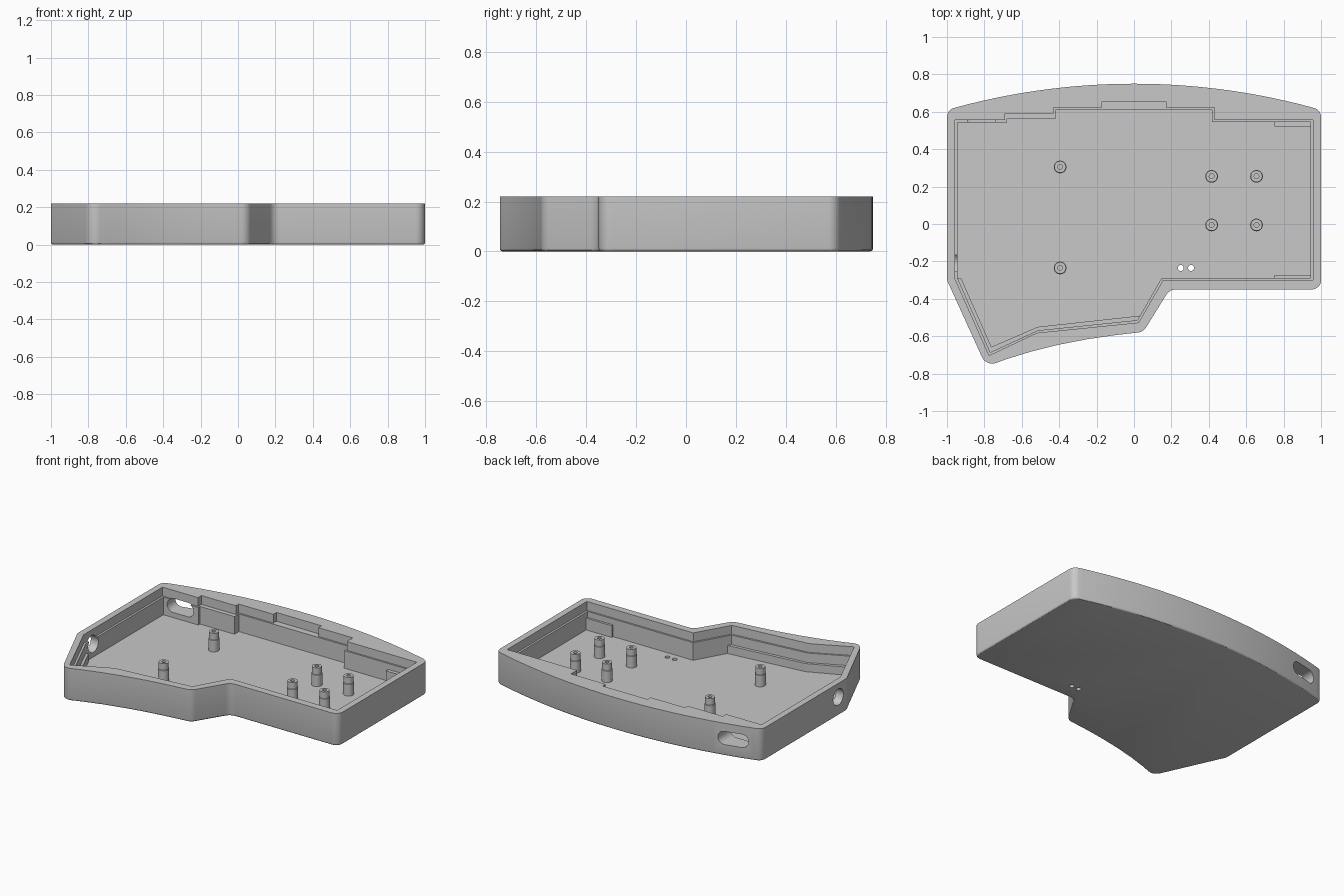
import bpy, bmesh, math
from mathutils import Vector

if "Cube" in bpy.data.objects:
    bpy.data.objects.remove(bpy.data.objects["Cube"], do_unlink=True)

grey = bpy.data.materials.new("plain grey")
grey.use_nodes = True
COLOUR = (0.58, 0.58, 0.58, 1)
grey.diffuse_color = COLOUR
grey.node_tree.nodes["Principled BSDF"].inputs["Base Color"].default_value = COLOUR

HEIGHT, FLOOR, LEDGE = 0.22, 0.04, 0.16


def fillet(points, radii):
    """Round the corners of a closed outline that have a radius."""
    out = []
    for i, p in enumerate(points):
        p = Vector(p)
        r = radii.get(i, 0)
        if not r:
            out.append(p)
            continue
        a = (Vector(points[i - 1]) - p).normalized()
        b = (Vector(points[(i + 1) % len(points)]) - p).normalized()
        half = a.angle(b) / 2
        centre = p + (a + b).normalized() * r / math.sin(half)
        start = (p + a * r / math.tan(half) - centre).normalized()
        end = (p + b * r / math.tan(half) - centre).normalized()
        for k in range(9):
            out.append(centre + start.slerp(end, k / 8).normalized() * r)
    return out


def prism(name, points, low, high, bevel=0.0):
    bm = bmesh.new()
    face = bm.faces.new([bm.verts.new((p[0], p[1], low)) for p in points])
    new = bmesh.ops.extrude_face_region(bm, geom=[face])["geom"]
    bmesh.ops.translate(bm, vec=(0, 0, high - low),
                        verts=[g for g in new if isinstance(g, bmesh.types.BMVert)])
    bmesh.ops.recalc_face_normals(bm, faces=bm.faces)
    if bevel:
        edges = [e for e in bm.edges if all(abs(v.co.z - low) < 1e-5 for v in e.verts)]
        bmesh.ops.bevel(bm, geom=edges, offset=bevel, segments=3, profile=0.5,
                        affect='EDGES')
    return add(name, bm)


def add(name, bm):
    mesh = bpy.data.meshes.new(name)
    bm.to_mesh(mesh)
    bm.free()
    mesh.materials.append(grey)
    obj = bpy.data.objects.new(name, mesh)
    bpy.context.collection.objects.link(obj)
    return obj


def cut(obj, cutter):
    mod = obj.modifiers.new("cut", 'BOOLEAN')
    mod.operation, mod.solver, mod.object = 'DIFFERENCE', 'EXACT', cutter
    bpy.context.view_layer.objects.active = obj
    bpy.ops.object.modifier_apply(modifier=mod.name)
    bpy.data.objects.remove(cutter, do_unlink=True)


def smooth(obj, angle=30):
    bpy.ops.object.select_all(action='DESELECT')
    obj.select_set(True)
    bpy.context.view_layer.objects.active = obj
    bpy.ops.object.shade_smooth_by_angle(angle=math.radians(angle))


def stadium(width, height, n=16):
    """Slot outline around the origin; a circle when width equals height."""
    r, off = height / 2, (width - height) / 2
    pts = []
    for side in (1, -1):
        for k in range(n + (off > 0)):
            t = math.pi * (k / n - 0.5)
            pts.append((side * (off + r * math.cos(t)), side * r * math.sin(t)))
    return pts


# Outer shell: bowed back, notched right front, swept thumb corner at left
R = 3.64
back = [(x / 16, 0.75 - R + math.sqrt(R * R - (x / 16) ** 2)) for x in range(-16, 17)]
right = [(1, -0.35), (0.19, -0.35), (0.05, -0.577)]
front = [(-0.1, -0.594), (-0.25, -0.616), (-0.4, -0.645), (-0.55, -0.682),
         (-0.68, -0.722), (-0.79, -0.762), (-1, -0.3)]
outline = back + right + front
n = len(back)
corner = {0: 0.05, n - 1: 0.05, n: 0.05, n + 1: 0.06, n + 2: 0.06,
          n + 8: 0.06, n + 9: 0.06}
case = prism("case_shell", fillet(outline, corner), 0, HEIGHT, 0.012)

# Upper recess for the plate, with a stepped back edge
upper = [(-0.957, 0.555), (-0.69, 0.555), (-0.69, 0.592), (-0.43, 0.592),
         (-0.43, 0.622), (-0.17, 0.622), (-0.17, 0.655), (0.17, 0.655),
         (0.17, 0.622), (0.43, 0.622), (0.43, 0.557), (0.957, 0.557),
         (0.957, -0.3), (0.155, -0.3), (0.025, -0.527), (-0.52, -0.582),
         (-0.775, -0.703), (-0.957, -0.293)]
cut(case, prism("upper_recess", upper, LEDGE, 0.3))

# Deeper pocket leaves a narrow ledge all round
lower = [(-0.943, 0.544), (-0.68, 0.544), (-0.68, 0.562), (-0.42, 0.562),
         (-0.42, 0.61), (0.418, 0.61), (0.418, 0.545), (0.943, 0.545),
         (0.943, -0.288), (0.148, -0.288), (0.018, -0.514), (-0.515, -0.569),
         (-0.768, -0.686), (-0.943, -0.29)]
cut(case, prism("lower_pocket", lower, FLOOR, 0.35))

# Cable slot through the back wall
slot = prism("slot_cutter", stadium(0.2, 0.09), -0.3, 0.3)
slot.rotation_euler.x = math.radians(90)
slot.location = (-0.815, 0.65, 0.12)
bpy.context.view_layer.update()
cut(case, slot)

# Round socket through the left wall
socket = prism("socket_cutter", stadium(0.11, 0.11), -0.1, 0.1)
socket.rotation_euler.y = math.radians(90)
socket.location = (-0.97, -0.21, 0.127)
bpy.context.view_layer.update()
cut(case, socket)

# Two small holes through the floor
for x in (0.25, 0.305):
    hole = prism("floor_hole", [(x + px, -0.235 + py) for px, py in stadium(0.032, 0.032)],
                 -0.1, 0.1)
    cut(case, hole)
smooth(case)

# Low shelf along the swept front wall
shelf = [(-0.95, -0.288), (-0.925, -0.288), (-0.762, -0.657), (-0.515, -0.55),
         (0.035, -0.49), (0.015, -0.52), (-0.517, -0.574), (-0.771, -0.692)]
prism("front_shelf", shelf, FLOOR - 0.005, 0.095)

# Support blocks in the right corners
for name, y0, y1 in (("back_block", 0.52, 0.55), ("front_block", -0.295, -0.273)):
    prism(name, [(0.75, y0), (0.95, y0), (0.95, y1), (0.75, y1)], FLOOR - 0.005, 0.12)


# Screw posts: stepped cylinders with a blind hole
def post(x, y):
    profile = [(0.034, FLOOR - 0.003), (0.034, 0.118), (0.031, 0.121), (0.031, 0.165),
               (0.013, 0.165), (0.013, 0.07), (0, 0.07)]
    bm = bmesh.new()
    verts = [bm.verts.new((r, 0, z)) for r, z in profile]
    edges = [bm.edges.new(pair) for pair in zip(verts, verts[1:])]
    bmesh.ops.spin(bm, geom=verts + edges, cent=(0, 0, 0), axis=(0, 0, 1),
                   angle=math.tau, steps=32)
    bmesh.ops.remove_doubles(bm, verts=bm.verts, dist=1e-5)
    bmesh.ops.recalc_face_normals(bm, faces=bm.faces)
    if sum(f.normal.z for f in bm.faces if f.calc_center_median().z > 0.164) < 0:
        bmesh.ops.reverse_faces(bm, faces=bm.faces)
    obj = add("screw_post", bm)
    obj.location = (x, y, 0)
    smooth(obj)


for spot in ((-0.395, 0.305), (-0.395, -0.235), (0.415, 0.255), (0.655, 0.255),
             (0.415, -0.005), (0.655, -0.005)):
    post(*spot)
